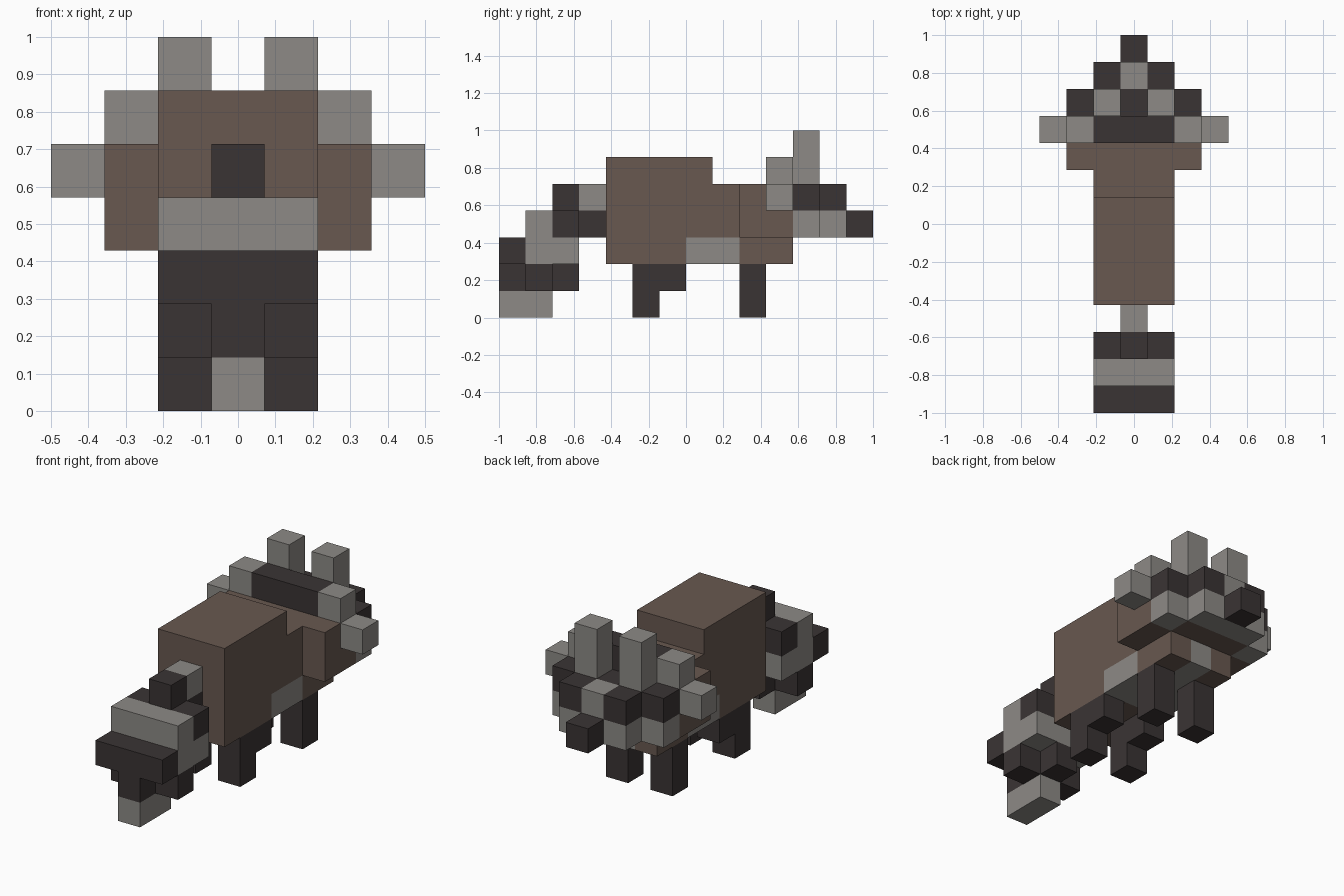
import bpy, bmesh
from mathutils import Vector

if "Cube" in bpy.data.objects:
    bpy.data.objects.remove(bpy.data.objects["Cube"])

U = 1 / 7  # block size


def make_material(name, rgb):
    m = bpy.data.materials.new(name)
    m.diffuse_color = (*rgb, 1)
    m.use_nodes = True
    m.node_tree.nodes["Principled BSDF"].inputs["Base Color"].default_value = m.diffuse_color
    return m


MATS = [make_material("brown fur", (0.138, 0.098, 0.080)),
        make_material("grey fur", (0.266, 0.254, 0.238)),
        make_material("dark fur", (0.042, 0.034, 0.034))]
BROWN, GREY, DARK = range(3)
cells = {}  # block -> (part, colour)


def fill(part, colour, xs, ys, zs):
    """Fill inclusive block ranges, mirrored across the middle."""
    for x in range(xs[0], xs[1] + 1):
        for y in range(ys[0], ys[1] + 1):
            for z in range(zs[0], zs[1] + 1):
                cells[x, y, z] = cells[-x, y, z] = (part, colour)


# Body with a lower neck and a pale belly patch
fill("body", BROWN, (0, 1), (4, 7), (2, 5))
fill("body", BROWN, (0, 1), (8, 10), (2, 4))
fill("body", GREY, (0, 1), (7, 8), (2, 2))
fill("body", GREY, (0, 0), (9, 10), (2, 2))

# Legs
fill("rear_legs", DARK, (1, 1), (5, 5), (0, 1))
fill("rear_legs", DARK, (1, 1), (6, 6), (1, 1))
fill("front_legs", DARK, (1, 1), (9, 9), (0, 1))

# Drooping banded tail
fill("tail", DARK, (0, 0), (3, 3), (3, 3))
fill("tail", GREY, (0, 0), (3, 3), (4, 4))
fill("tail", DARK, (0, 1), (2, 2), (3, 3))
fill("tail", DARK, (0, 0), (2, 2), (4, 4))
fill("tail", GREY, (0, 1), (1, 2), (2, 2))
fill("tail", GREY, (0, 1), (1, 1), (3, 3))
fill("tail", DARK, (0, 1), (0, 0), (2, 2))
fill("tail", DARK, (0, 0), (0, 2), (1, 1))
fill("tail", DARK, (1, 1), (1, 1), (1, 1))
fill("tail", GREY, (0, 0), (0, 1), (0, 0))

# Head: cheeks, brow, mask, muzzle
fill("head", BROWN, (0, 2), (9, 11), (3, 4))
fill("head", DARK, (0, 1), (10, 10), (5, 5))
fill("head", GREY, (2, 2), (10, 10), (5, 5))
fill("head", GREY, (3, 3), (10, 10), (4, 4))
fill("head", DARK, (0, 2), (11, 11), (4, 4))
fill("head", GREY, (2, 2), (11, 11), (3, 3))
fill("muzzle", GREY, (0, 1), (12, 12), (3, 3))
fill("muzzle", DARK, (1, 1), (12, 12), (4, 4))
fill("muzzle", GREY, (0, 0), (12, 12), (4, 4))
fill("nose", DARK, (0, 0), (13, 13), (3, 3))
fill("ears", GREY, (1, 1), (11, 11), (5, 6))


def build(part):
    """Make one object from the outer faces of a part's blocks."""
    bm = bmesh.new()
    for cell, (owner, colour) in cells.items():
        if owner != part:
            continue
        centre = Vector((cell[0], cell[1] - 6.5, cell[2] + 0.5))
        for axis in range(3):
            for sign in (-1, 1):
                near = list(cell)
                near[axis] += sign
                if tuple(near) in cells:
                    continue
                n, a = Vector(), Vector()
                n[axis] = sign / 2
                a[(axis + 1) % 3] = 0.5
                b = n.cross(a) * 2
                corners = (n - a - b, n + a - b, n + a + b, n - a + b)
                f = bm.faces.new([bm.verts.new((centre + c) * U) for c in corners])
                f.material_index = colour
    bmesh.ops.remove_doubles(bm, verts=bm.verts[:], dist=0.001)
    me = bpy.data.meshes.new(part)
    bm.to_mesh(me)
    bm.free()
    for m in MATS:
        me.materials.append(m)
    bpy.context.collection.objects.link(bpy.data.objects.new(part, me))


for part in sorted({p for p, _ in cells.values()}):
    build(part)
